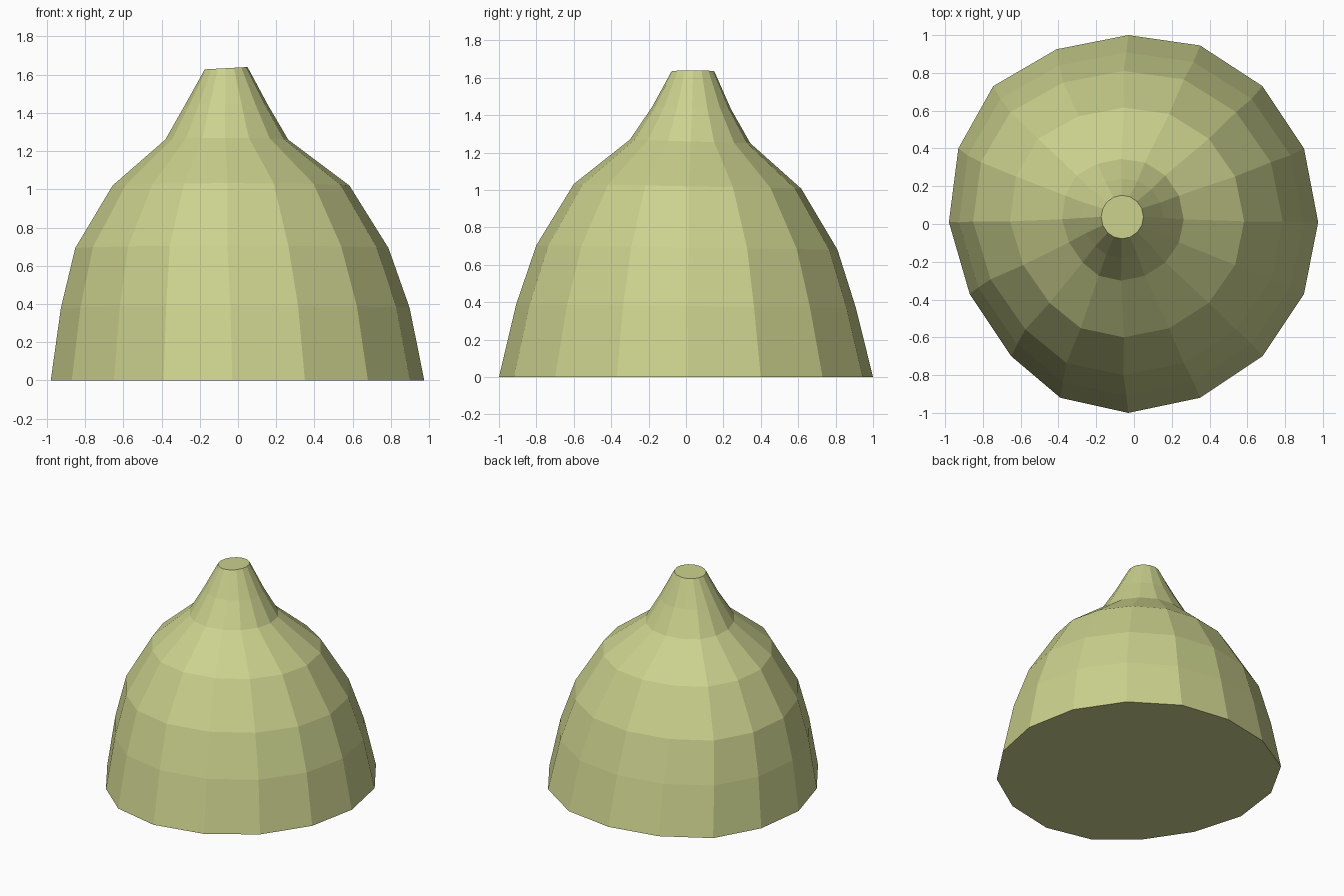
import bpy, bmesh

if "Cube" in bpy.data.objects:
    bpy.data.objects.remove(bpy.data.objects["Cube"])

mat = bpy.data.materials.new("pale olive green")
mat.diffuse_color = (0.60, 0.64, 0.27, 1)
mat.use_nodes = True
mat.node_tree.nodes["Principled BSDF"].inputs["Base Color"].default_value = mat.diffuse_color

# slightly irregular 16-sided cross-section of the base
OUTLINE = [(.975, .01), (.90, .40), (.68, .73), (.35, .945),
           (-.03, 1.0), (-.41, .925), (-.745, .73), (-.93, .40),
           (-.98, .01), (-.87, -.37), (-.65, -.70), (-.39, -.92),
           (-.03, -1.0), (.35, -.92), (.68, -.70), (.90, -.37)]
# one row per ring: centre x, centre y, radius x, radius y, height, tilt x, tilt y
RINGS = [(0, 0, .978, 1.0, 0, 0, 0),
         (-.012, 0, .913, .908, .38, 0, -.01),
         (-.03, .005, .82, .805, .693, 0, -.015),
         (-.035, .008, .62, .608, 1.02, 0, -.02),
         (-.058, .022, .322, .322, 1.26, 0, -.03),
         (-.06, .03, .218, .21, 1.44, 0, -.03),
         (-.062, .037, .112, .115, 1.634, .055, 0)]

bm = bmesh.new()
loops = []
for k, (cx, cy, rx, ry, z, tx, ty) in enumerate(RINGS):
    loop = []
    for i, (px, py) in enumerate(OUTLINE):
        dx, dy = px / .978 * rx, py * ry
        if k == len(RINGS) - 1:      # round the tip opening
            s = ((px / .978) ** 2 + py ** 2) ** .5
            dx, dy = dx / s, dy / s
        loop.append(bm.verts.new((cx + dx, cy + dy, z + tx * dx + ty * dy)))
    loops.append(loop)

# bell-shaped walls, then base and tip caps
n = len(OUTLINE)
for a, b in zip(loops, loops[1:]):
    for i in range(n):
        j = (i + 1) % n
        bm.faces.new((a[i], a[j], b[j], b[i]))
bm.faces.new(loops[0][::-1])
bm.faces.new(loops[-1])

mesh = bpy.data.meshes.new("bell_dome")
bm.to_mesh(mesh)
bm.free()
mesh.materials.append(mat)
bpy.context.collection.objects.link(bpy.data.objects.new("bell_dome", mesh))
